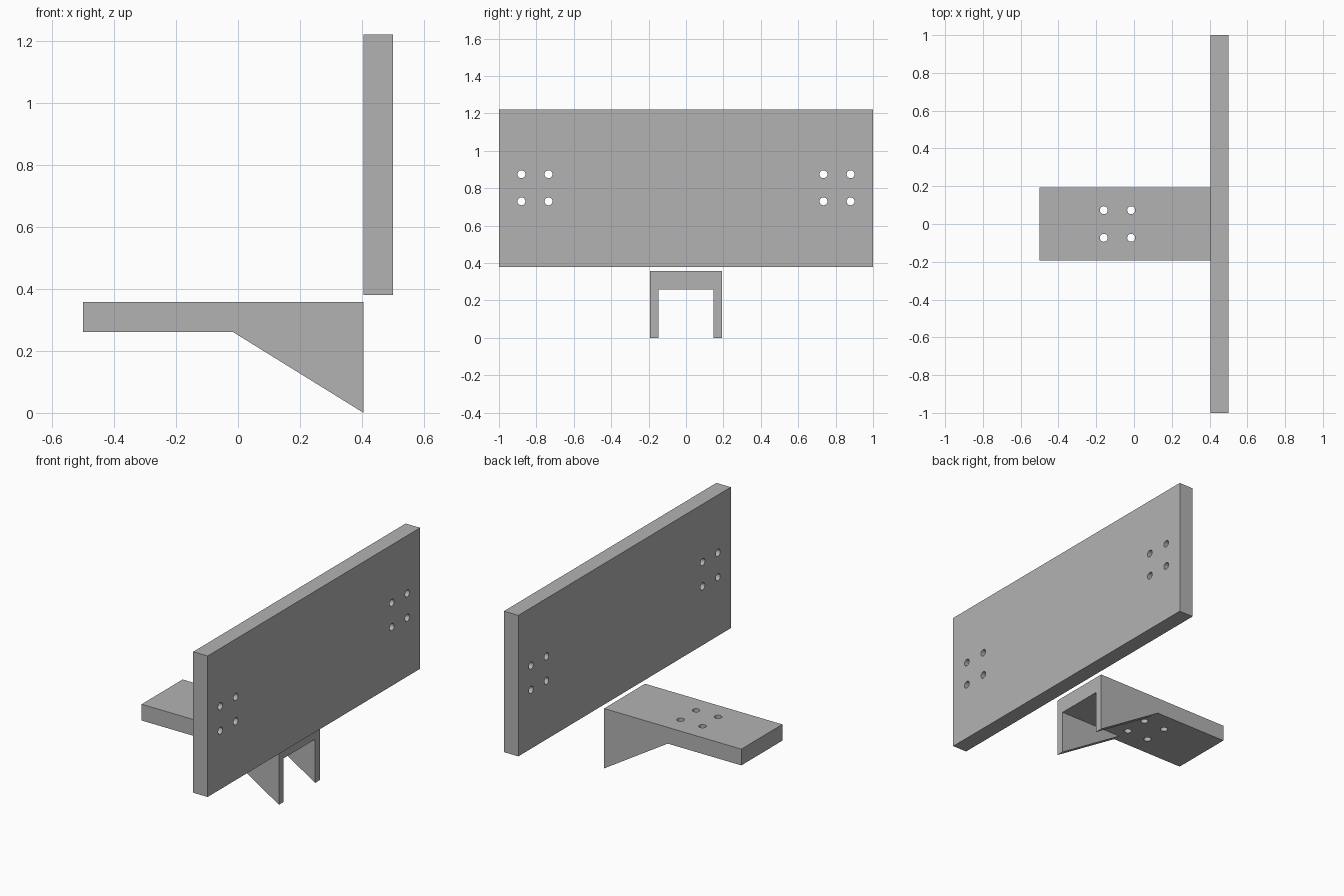
import bpy
import bmesh
from mathutils import Matrix, Vector

cube = bpy.data.objects.get("Cube")
if cube:
    bpy.data.objects.remove(cube, do_unlink=True)

# Single grey finish
grey = bpy.data.materials.new("plain_grey")
grey.use_nodes = True
colour = (0.45, 0.45, 0.45, 1)
grey.diffuse_color = colour
grey.node_tree.nodes["Principled BSDF"].inputs["Base Color"].default_value = colour


def make_object(name, bm):
    bmesh.ops.recalc_face_normals(bm, faces=bm.faces)
    mesh = bpy.data.meshes.new(name)
    bm.to_mesh(mesh)
    bm.free()
    mesh.materials.append(grey)
    obj = bpy.data.objects.new(name, mesh)
    bpy.context.collection.objects.link(obj)
    return obj


def prism(name, profile, half_width):
    """Extrude an (x, z) outline along y, centred on y = 0."""
    bm = bmesh.new()
    face = bm.faces.new([bm.verts.new((x, -half_width, z)) for x, z in profile])
    new = bmesh.ops.extrude_face_region(bm, geom=[face])["geom"]
    verts = [g for g in new if isinstance(g, bmesh.types.BMVert)]
    bmesh.ops.translate(bm, verts=verts, vec=(0, 2 * half_width, 0))
    return make_object(name, bm)


def box_profile(x0, x1, z0, z1):
    return [(x0, z0), (x1, z0), (x1, z1), (x0, z1)]


def drill_set(name, centres, axis):
    """Round cutters at the given centres, all along one axis."""
    bm = bmesh.new()
    turn = Vector((0, 0, 1)).rotation_difference(Vector(axis)).to_matrix().to_4x4()
    for c in centres:
        bmesh.ops.create_cone(bm, cap_ends=True, segments=32, radius1=0.021,
                              radius2=0.021, depth=0.3,
                              matrix=Matrix.Translation(c) @ turn)
    return make_object(name, bm)


def cut(target, cutter):
    cutter.hide_render = True
    mod = target.modifiers.new("cut", 'BOOLEAN')
    mod.operation = 'DIFFERENCE'
    mod.solver = 'EXACT'
    mod.object = cutter
    bpy.context.view_layer.objects.active = target
    bpy.ops.object.modifier_apply(modifier=mod.name)
    bpy.data.objects.remove(cutter, do_unlink=True)


BACK_X, SHELF_Z, SHELF_TOP, BEND_X = 0.405, 0.26, 0.357, -0.015

# Upright board with four bolt holes near each end
board = prism("upright_board", box_profile(BACK_X, 0.5, 0.38, 1.22), 1.0)
cut(board, drill_set("board_drills",
                     [(0.45, side * y, z) for side in (-1, 1)
                      for y in (0.735, 0.88) for z in (0.73, 0.875)], (1, 0, 0)))

# Shelf with two triangular side gussets, hollow between them
bracket = prism("shelf_bracket", [(-0.5, SHELF_Z), (BEND_X, SHELF_Z), (BACK_X, 0),
                                  (BACK_X, SHELF_TOP), (-0.5, SHELF_TOP)], 0.193)
cut(bracket, prism("gusset_gap", box_profile(-0.1, 0.6, -0.1, SHELF_Z), 0.148))
cut(bracket, drill_set("shelf_drills", [(x, y, 0.31) for x in (-0.16, BEND_X)
                                        for y in (-0.073, 0.073)], (0, 0, 1)))
